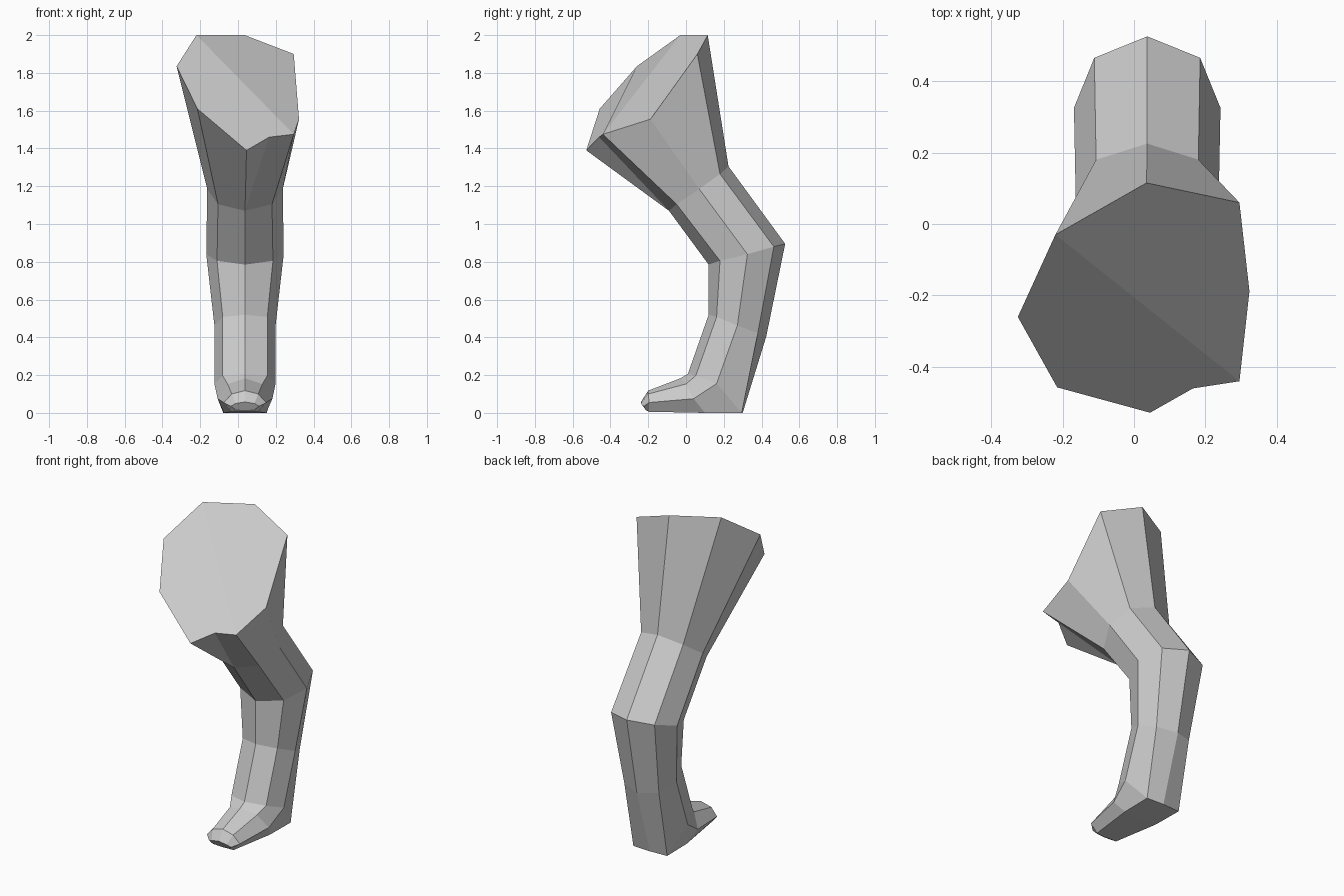
import bpy, bmesh

CX = 0.037  # centre line of the leg

# symmetric cross-sections from knee to toe, each as
# front, front-side, side, back-side, back: (half width, y, z)
SECTIONS = [
    [(0, -.09, 1.07), (.143, -.05, 1.105), (.20, .07, 1.185), (.143, .18, 1.265), (0, .225, 1.305)],
    [(0, .12, .785), (.148, .18, .805), (.205, .325, .84), (.148, .465, .88), (0, .525, .895)],
    [(0, .12, .52), (.118, .162, .508), (.162, .272, .463), (.118, .38, .422), (0, .425, .405)],
    [(0, .01, .207), (.118, .052, .197), (.162, .162, .155), (.115, .295, 0), (0, .30, 0)],
    [(0, -.03, .183), (.092, 0, .153), (.145, .04, .075), (.112, .10, 0), (0, .10, 0)],
    [(0, -.20, .118), (.07, -.20, .10), (.112, -.195, .055), (.07, -.195, .006), (0, -.195, .006)],
    [(0, -.238, .058), (.05, -.238, .05), (.075, -.225, .035), (.05, -.215, .018), (0, -.215, .015)],
]

# uneven thigh rim, same order around the leg
RIM = [(.045, -.528, 1.39), (.295, -.44, 1.475), (.323, -.188, 1.555), (.295, .06, 1.90),
       (.035, .115, 2.0), (-.22, -.03, 2.0), (-.325, -.26, 1.835), (-.215, -.457, 1.61)]
RIM_EXTRA = (.165, -.46, 1.46)


def full_ring(half):
    right = [(CX + w, y, z) for w, y, z in half]
    left = [(CX - w, y, z) for w, y, z in half[3:0:-1]]
    return right + left


bm = bmesh.new()
rings = [[bm.verts.new(p) for p in r] for r in [RIM] + [full_ring(s) for s in SECTIONS]]
extra = bm.verts.new(RIM_EXTRA)

# leg and foot skin
for k, (a, b) in enumerate(zip(rings, rings[1:])):
    for i in range(8):
        j = (i + 1) % 8
        if k == 0 and i == 0:  # the rim has one extra corner here
            bm.faces.new((a[0], extra, b[0]))
            bm.faces.new((extra, a[1], b[1], b[0]))
        else:
            bm.faces.new((a[i], a[j], b[j], b[i]))

# thigh cap, folded once, and toe tip
rim = rings[0]
bm.faces.new((rim[1], rim[2], rim[3], rim[4], rim[5]))
bm.faces.new((rim[5], rim[6], rim[7], rim[0], extra, rim[1]))
bm.faces.new(rings[-1])
bmesh.ops.recalc_face_normals(bm, faces=bm.faces[:])

mesh = bpy.data.meshes.new("hind_leg")
bm.to_mesh(mesh)
bm.free()
bpy.context.collection.objects.link(bpy.data.objects.new("hind_leg", mesh))
